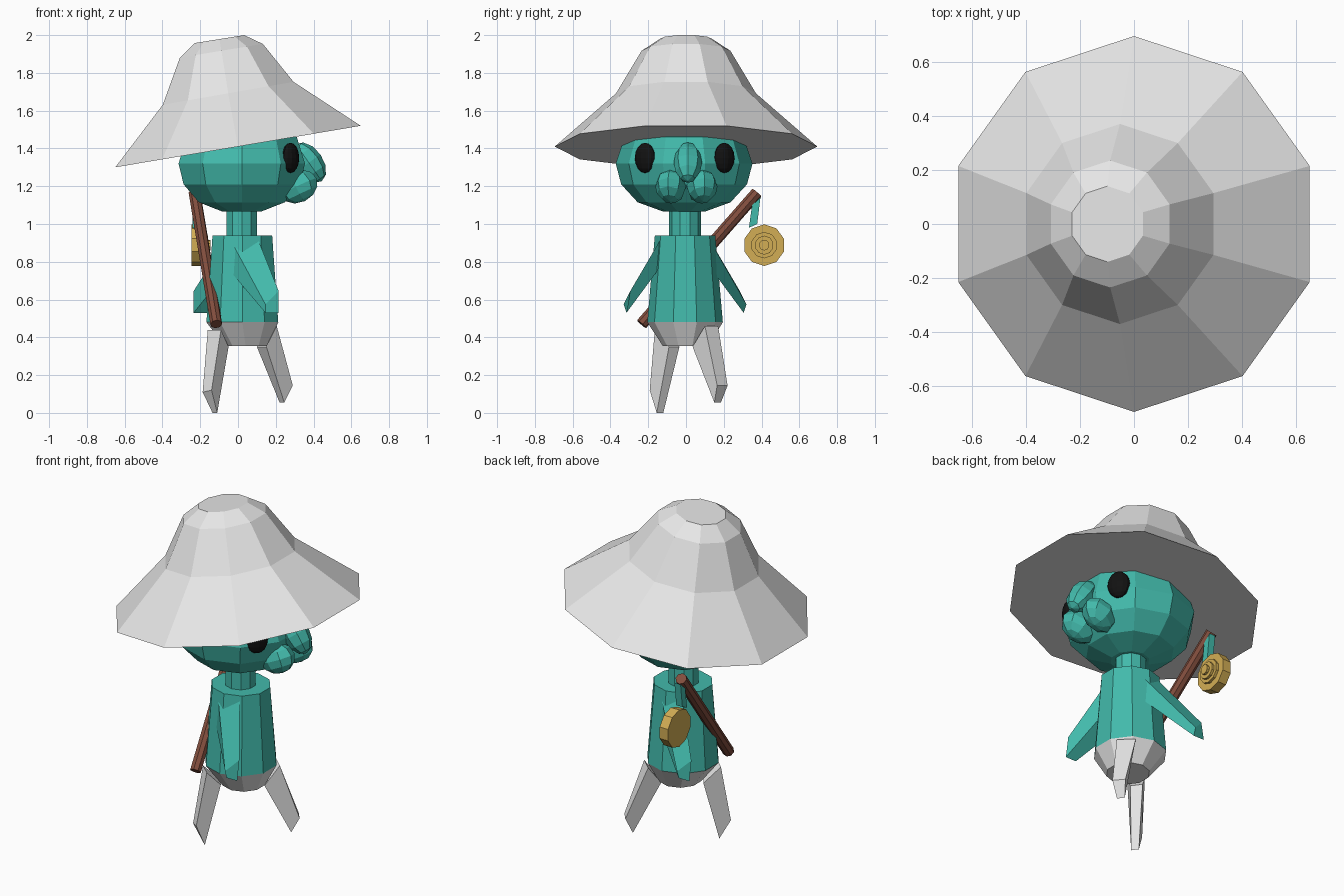
import bpy, bmesh, math
from mathutils import Vector, Matrix

if "Cube" in bpy.data.objects:
    bpy.data.objects.remove(bpy.data.objects["Cube"])


def mat(name, r, g, b):
    m = bpy.data.materials.new(name)
    m.diffuse_color = (r, g, b, 1)
    m.use_nodes = True
    m.node_tree.nodes["Principled BSDF"].inputs["Base Color"].default_value = m.diffuse_color
    return m


PALE = mat("pale_grey", 0.8, 0.8, 0.8)
TEAL = mat("teal", 0.055, 0.49, 0.41)
BROWN = mat("brown_wood", 0.22, 0.075, 0.047)
GOLD = mat("gold", 0.65, 0.42, 0.09)
BLACK = mat("black", 0.006, 0.006, 0.006)


def finish(name, bm, material):
    bmesh.ops.recalc_face_normals(bm, faces=bm.faces)
    me = bpy.data.meshes.new(name)
    bm.to_mesh(me)
    bm.free()
    me.materials.append(material)
    ob = bpy.data.objects.new(name, me)
    bpy.context.collection.objects.link(ob)
    return ob


def loft(name, loops, material):
    """Skin a list of equal-length point loops and cap both ends."""
    bm = bmesh.new()
    rings = [[bm.verts.new(p) for p in loop] for loop in loops]
    n = len(rings[0])
    for a, b in zip(rings, rings[1:]):
        for i in range(n):
            j = (i + 1) % n
            bm.faces.new((a[i], a[j], b[j], b[i]))
    bm.faces.new(rings[0])
    bm.faces.new(rings[-1])
    return finish(name, bm, material)


def ring(cx, cy, z, rx, ry, slope=0.0, n=10):
    """Horizontal ring, optionally tilted so z rises with x."""
    pts = []
    for i in range(n):
        a = math.radians(18) + math.tau * i / n
        dx = rx * math.cos(a)
        pts.append((cx + dx, cy + ry * math.sin(a), z + slope * dx))
    return pts


def ellipsoid(name, centre, radii, material, yaw=0, pitch=0, u=8, v=6):
    bm = bmesh.new()
    m = (Matrix.Translation(centre) @ Matrix.Rotation(math.radians(yaw), 4, 'Z')
         @ Matrix.Rotation(math.radians(pitch), 4, 'Y')
         @ Matrix.Diagonal((*radii, 1)))
    bmesh.ops.create_uvsphere(bm, u_segments=u, v_segments=v, radius=1, matrix=m)
    return finish(name, bm, material)


def rod(name, p, q, r, sides, material):
    p, q = Vector(p), Vector(q)
    d = q - p
    bm = bmesh.new()
    m = Matrix.Translation((p + q) / 2) @ d.to_track_quat('Z', 'Y').to_matrix().to_4x4()
    bmesh.ops.create_cone(bm, cap_ends=True, segments=sides, radius1=r,
                          radius2=r, depth=d.length, matrix=m)
    return finish(name, bm, material)


# Hat: four tilted rings, closed underneath
loft("hat", [ring(x, 0, z, r * 0.983, r, s) for x, z, r, s in (
    (0.0, 1.41, 0.695, 0.169), (-0.052, 1.692, 0.37, 0.175),
    (-0.088, 1.917, 0.235, 0.165), (-0.098, 1.979, 0.14, 0.16))], PALE)

# Head, neck, torso and hips
loft("head", [ring(0.02, -0.01, z, 0.352 * f, 0.362 * f) for z, f in (
    (1.065, 0.30), (1.115, 0.68), (1.21, 0.92), (1.32, 1.0),
    (1.46, 0.87), (1.55, 0.45))], TEAL)
loft("neck", [ring(0.02, -0.005, z, 0.085, 0.085) for z in (0.92, 1.09)], TEAL)
loft("torso", [ring(0.023, -0.005, 0.48, 0.2, 0.2),
               ring(0.023, -0.005, 0.94, 0.166, 0.16)], TEAL)
loft("hips", [ring(0.04, -0.003, 0.355, 0.118, 0.12),
              ring(0.023, -0.005, 0.48, 0.2, 0.2)], PALE)

# Face: eyes, cheeks and drooping nose
for side, label in ((-1, "right"), (1, "left")):
    ellipsoid(label + "_eye", (0.278, side * 0.21 - 0.007, 1.35),
              (0.036, 0.062, 0.08), BLACK, yaw=side * 36, u=12, v=8)
    ellipsoid(label + "_cheek", (0.318, side * 0.083 + 0.002, 1.198),
              (0.108, 0.082, 0.085), TEAL, yaw=side * 8, pitch=-25)
ellipsoid("nose", (0.375, 0.01, 1.325), (0.075, 0.075, 0.12), TEAL, pitch=-35)

# Arms: wide at the shoulder, swinging opposite ways
for side, label, hx0, hx1 in ((1, "left", -0.235, -0.165), (-1, "right", 0.215, 0.145)):
    x0, x1 = 0.025 - side * 0.075, 0.025 + side * 0.075
    off = -0.005
    loft(label + "_arm", [
        [(x0, side * 0.12 + off, 0.935), (x1, side * 0.12 + off, 0.935),
         (x1, side * 0.14 + off, 0.76), (x0, side * 0.14 + off, 0.76)],
        [(hx0, side * 0.29 + off, 0.645), (hx1, side * 0.325 + off, 0.575),
         (hx1, side * 0.31 + off, 0.53), (hx0, side * 0.31 + off, 0.53)]], TEAL)

# Legs: four-sided tapers with slanted ends, in mid stride
loft("right_leg", [
    [(-0.16, -0.10, 0.44), (-0.09, -0.165, 0.44), (-0.05, -0.09, 0.35), (-0.09, -0.035, 0.35)],
    [(-0.187, -0.155, 0.11), (-0.14, -0.192, 0.12), (-0.11, -0.155, 0.0), (-0.135, -0.12, 0.0)]],
    PALE)
loft("left_leg", [
    [(0.205, 0.10, 0.46), (0.13, 0.17, 0.46), (0.10, 0.09, 0.35), (0.15, 0.035, 0.35)],
    [(0.29, 0.165, 0.145), (0.245, 0.22, 0.145), (0.22, 0.185, 0.055), (0.245, 0.15, 0.055)]],
    PALE)

# Staff across the back, with a strap and hanging stepped disc
rod("staff", (-0.115, -0.235, 0.47), (-0.23, 0.375, 1.165), 0.032, 8, BROWN)
loft("strap", [[(-0.24, y - 0.022, z0), (-0.24, y + 0.022, z1),
                (-0.20, y + 0.022, z1), (-0.20, y - 0.022, z0)]
               for y, z0, z1 in ((0.355, 0.98, 1.0), (0.372, 1.10, 1.14))], TEAL)
for i, (r, x0, x1) in enumerate(((0.11, -0.245, -0.19), (0.07, -0.20, -0.175),
                                 (0.05, -0.18, -0.16), (0.028, -0.165, -0.145))):
    rod("disc_step_%d" % (i + 1), (x0, 0.414, 0.888), (x1, 0.414, 0.888), r, 10, GOLD)
